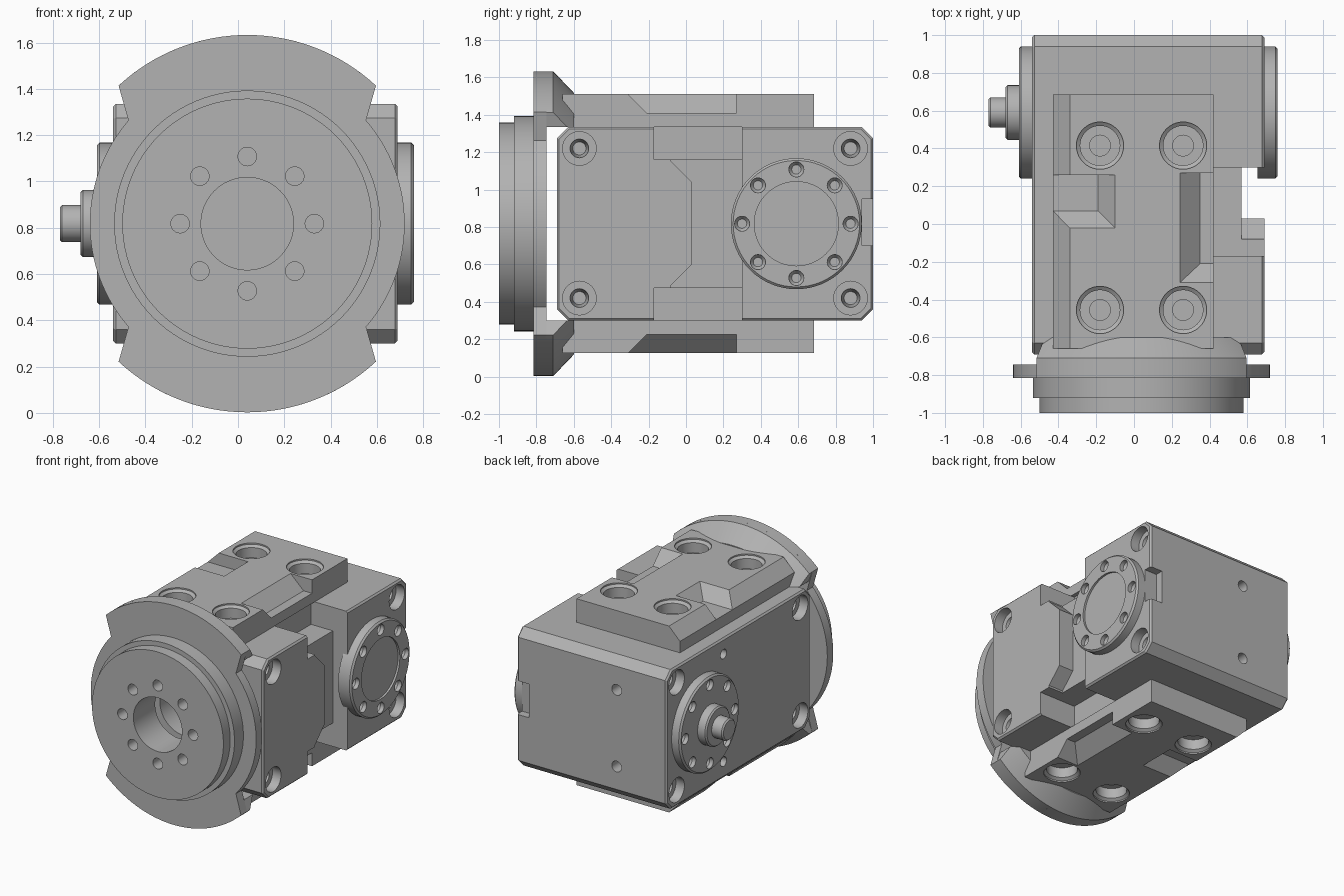
import bpy, bmesh, math
from mathutils import Vector

if "Cube" in bpy.data.objects:
    bpy.data.objects.remove(bpy.data.objects["Cube"])

GREY = (0.45, 0.45, 0.45, 1)
steel = bpy.data.materials.new("machined_grey")
steel.use_nodes = True
steel.diffuse_color = GREY
bsdf = next(n for n in steel.node_tree.nodes if n.type == 'BSDF_PRINCIPLED')
bsdf.inputs["Base Color"].default_value = GREY

CX, CZ = 0.04, 0.8175      # flange axis
SY = 0.59                  # side hub position along y
parts = []


def place(axis, a, b, t):
    return {'x': (t, a, b), 'y': (a, t, b), 'z': (a, b, t)}[axis]


def rings_to_object(name, rings):
    """Skin a stack of matching rings and cap both ends."""
    bm = bmesh.new()
    vs = [[bm.verts.new(p) for p in ring] for ring in rings]
    n = len(vs[0])
    for lo, hi in zip(vs, vs[1:]):
        for i in range(n):
            j = (i + 1) % n
            bm.faces.new((lo[i], lo[j], hi[j], hi[i]))
    bm.faces.new(vs[0])
    bm.faces.new(vs[-1])
    bmesh.ops.recalc_face_normals(bm, faces=bm.faces)
    me = bpy.data.meshes.new(name)
    bm.to_mesh(me)
    bm.free()
    me.materials.append(steel)
    ob = bpy.data.objects.new(name, me)
    bpy.context.collection.objects.link(ob)
    return ob


def prism(name, axis, pts, t0, t1):
    return rings_to_object(name, [[place(axis, a, b, t) for a, b in pts] for t in (t0, t1)])


def box(name, x0, x1, y0, y1, z0, z1):
    return prism(name, 'z', [(x0, y0), (x1, y0), (x1, y1), (x0, y1)], z0, z1)


def lathe(name, axis, centre, profile, n=48):
    ang = [2 * math.pi * i / n for i in range(n)]
    return rings_to_object(name, [[place(axis, centre[0] + r * math.cos(a),
                                         centre[1] + r * math.sin(a), t) for a in ang]
                                  for r, t in profile])


def bake(ob):
    dg = bpy.context.evaluated_depsgraph_get()
    me = bpy.data.meshes.new_from_object(ob.evaluated_get(dg))
    ob.modifiers.clear()
    ob.data = me


def cut(ob, cutters):
    for c in cutters:
        m = ob.modifiers.new("cut", 'BOOLEAN')
        m.operation, m.solver, m.object = 'DIFFERENCE', 'EXACT', c
    bake(ob)
    for c in cutters:
        bpy.data.objects.remove(c)


def bevel(ob, width):
    m = ob.modifiers.new("bevel", 'BEVEL')
    m.width, m.segments, m.limit_method, m.angle_limit = width, 1, 'ANGLE', math.radians(60)
    bake(ob)


def mirror_z(ob, name):
    me = ob.data.copy()
    for v in me.vertices:
        v.co.z = 2 * CZ - v.co.z
    me.flip_normals()
    new = bpy.data.objects.new(name, me)
    bpy.context.collection.objects.link(new)
    return new


def circle_of(n, radius, centre):
    return [(centre[0] + radius * math.cos(2 * math.pi * i / n),
             centre[1] + radius * math.sin(2 * math.pi * i / n)) for i in range(n)]


# Main housing with chamfered ends
Y0, Y1, Z0, Z1, C = -0.69, 1.0, 0.30, 1.335, 0.06
XL, XR = -0.54, 0.69
housing = prism("housing", 'x', [(Y0 + C, Z0), (Y1 - C, Z0), (Y1, Z0 + C), (Y1, Z1 - C),
                                 (Y1 - C, Z1), (Y0 + C, Z1), (Y0, Z1 - C), (Y0, Z0 + C)], XL, XR)
bevel(housing, 0.012)

# Side recess with trapezoid tab, deeper pockets above and below it
cuts = [prism("tab_recess", 'x', [(0.30, 1.2), (-0.08, 1.2), (-0.08, 1.15), (0.03, 1.04),
                                  (0.03, 0.6), (-0.08, 0.49), (-0.08, 0.44), (0.30, 0.44)], 0.57, 1),
        box("upper_pocket", 0.39, 1, -0.17, 0.30, 1.16, 1.6),
        box("lower_pocket", 0.39, 1, -0.17, 0.30, 0, 0.475),
        box("edge_slot", 0.59, 1, 0.94, 1.2, 0.70, 0.95),
        lathe("front_bore", 'y', (CX, CZ), [(0.2, -0.8), (0.2, -0.4)])]
# Counterbored corner holes on both sides, tapped holes on back and left faces
for face, s in ((XR, 1), (XL, -1)):
    for y in (-0.57, 0.88):
        for z in (0.42, 1.22):
            cuts.append(lathe("counterbore", 'x', (y, z),
                              [(0.09, face + s * 0.1), (0.09, face - s * 0.07),
                               (0.05, face - s * 0.07), (0.035, face - s * 0.18)], 32))
for z in (0.53, 1.10):
    cuts.append(lathe("back_hole", 'y', (-0.13, z), [(0.04, 1.1), (0.04, 0.9)], 24))
for z in (0.42, 1.22):
    cuts.append(lathe("left_hole", 'x', (0.33, z), [(0.035, -0.7), (0.035, -0.45)], 24))
cut(housing, cuts)
parts.append(housing)


# Mounting plates, top and bottom
def tapered(name, low, high, z0, z1):
    return rings_to_object(name, [[(x0, y0, z), (x1, y0, z), (x1, y1, z), (x0, y1, z)]
                                  for (x0, x1, y0, y1), z in ((low, z0), (high, z1))])


plate = prism("top_plate", 'y', [(-0.43, Z1), (0.42, Z1), (0.42, 1.51),
                                 (-0.34, 1.51), (-0.43, 1.42)], -0.66, 0.685)
cuts = [tapered("right_notch", (0.35, 1, -0.21, 0.27), (0.19, 1, -0.36, 0.27), 1.41, 1.56),
        tapered("left_notch", (-1, -0.19, 0.07, 0.26), (-1, -0.05, -0.07, 0.26), 1.42, 1.56)]
for x in (-0.18, 0.26):
    for y in (-0.455, 0.415):
        cuts.append(lathe("plate_counterbore", 'z', (x, y),
                          [(0.125, 1.55), (0.125, 1.50), (0.105, 1.485), (0.105, 1.41),
                           (0.055, 1.41), (0.055, 1.345)], 40))
cut(plate, cuts)
parts += [plate, mirror_z(plate, "bottom_plate")]

# Front flange: wide lobes at top and bottom, narrower at the sides
outline = []
for base in (0, 180):
    for lo, hi, r in ((-41, 41, 0.68), (47, 133, 0.815)):
        for i in range(33):
            a = math.radians(base + lo + (hi - lo) * i / 32)
            outline.append((CX + r * math.cos(a), CZ + r * math.sin(a)))
flange = prism("front_flange", 'y', outline, -0.815, -0.745)
hub = lathe("front_hub", 'y', (CX, CZ), [(0.54, -1), (0.54, -0.92), (0.575, -0.92), (0.575, -0.815)], 96)
cut(flange, [lathe("bore", 'y', (CX, CZ), [(0.2, -1.1), (0.2, -0.7)])])
cuts = [lathe("bore", 'y', (CX, CZ), [(0.2, -1.1), (0.2, -0.7)])]
for c in circle_of(8, 0.29, (CX, CZ)):
    cuts.append(lathe("bolt_hole", 'y', c, [(0.04, -1.1), (0.04, -0.88)], 24))
cut(hub, cuts)
parts += [flange, hub]

# Conical shoulders joining the flange lobes to the plates
shoulder = lathe("upper_shoulder", 'y', (CX, CZ), [(0.815, -0.75), (0.815, -0.71), (0.70, -0.60)], 128)
bm = bmesh.new()
bm.from_mesh(shoulder.data)
for co, no in (((CX, 0, Z1), (0, 0, -1)),
               ((CX + 0.556, 0, CZ + 0.596), (0.149, 0, -0.056)),
               ((CX - 0.556, 0, CZ + 0.596), (-0.149, 0, -0.056))):
    res = bmesh.ops.bisect_plane(bm, geom=bm.verts[:] + bm.edges[:] + bm.faces[:], plane_co=Vector(co),
                                 plane_no=Vector(no), clear_outer=True)
    bmesh.ops.holes_fill(bm, edges=[e for e in bm.edges if e.is_boundary], sides=0)
bmesh.ops.recalc_face_normals(bm, faces=bm.faces)
bm.to_mesh(shoulder.data)
bm.free()
parts += [shoulder, mirror_z(shoulder, "lower_shoulder")]

# Side hubs with bolt circles
for name, s, inner, outer in (("right_hub", 1, 0.655, 0.76), ("left_hub", -1, -0.5, -0.61)):
    disc = lathe(name, 'x', (SY, CZ), [(0.35, inner), (0.35, outer - s * 0.012), (0.338, outer)], 64)
    cuts = [lathe("hub_hole", 'x', c, [(0.04, outer + s * 0.1), (0.04, outer - s * 0.03),
                                       (0.025, outer - s * 0.05)], 24)
            for c in circle_of(8, 0.29, (SY, CZ))]
    if s > 0:
        cuts.append(lathe("hub_recess", 'x', (SY, CZ), [(0.225, 0.9), (0.225, 0.745)]))
    cut(disc, cuts)
    parts.append(disc)

# Stepped drive shaft on the left hub
parts.append(lathe("drive_shaft", 'x', (SY, CZ), [(0.145, -0.6), (0.145, -0.67), (0.135, -0.68),
                                                  (0.08, -0.68), (0.08, -0.76), (0.07, -0.77)]))

# Smooth curved faces, keep machined edges crisp
bpy.ops.object.select_all(action='DESELECT')
for ob in parts:
    ob.select_set(True)
bpy.context.view_layer.objects.active = parts[0]
bpy.ops.object.shade_smooth_by_angle(angle=math.radians(25))
